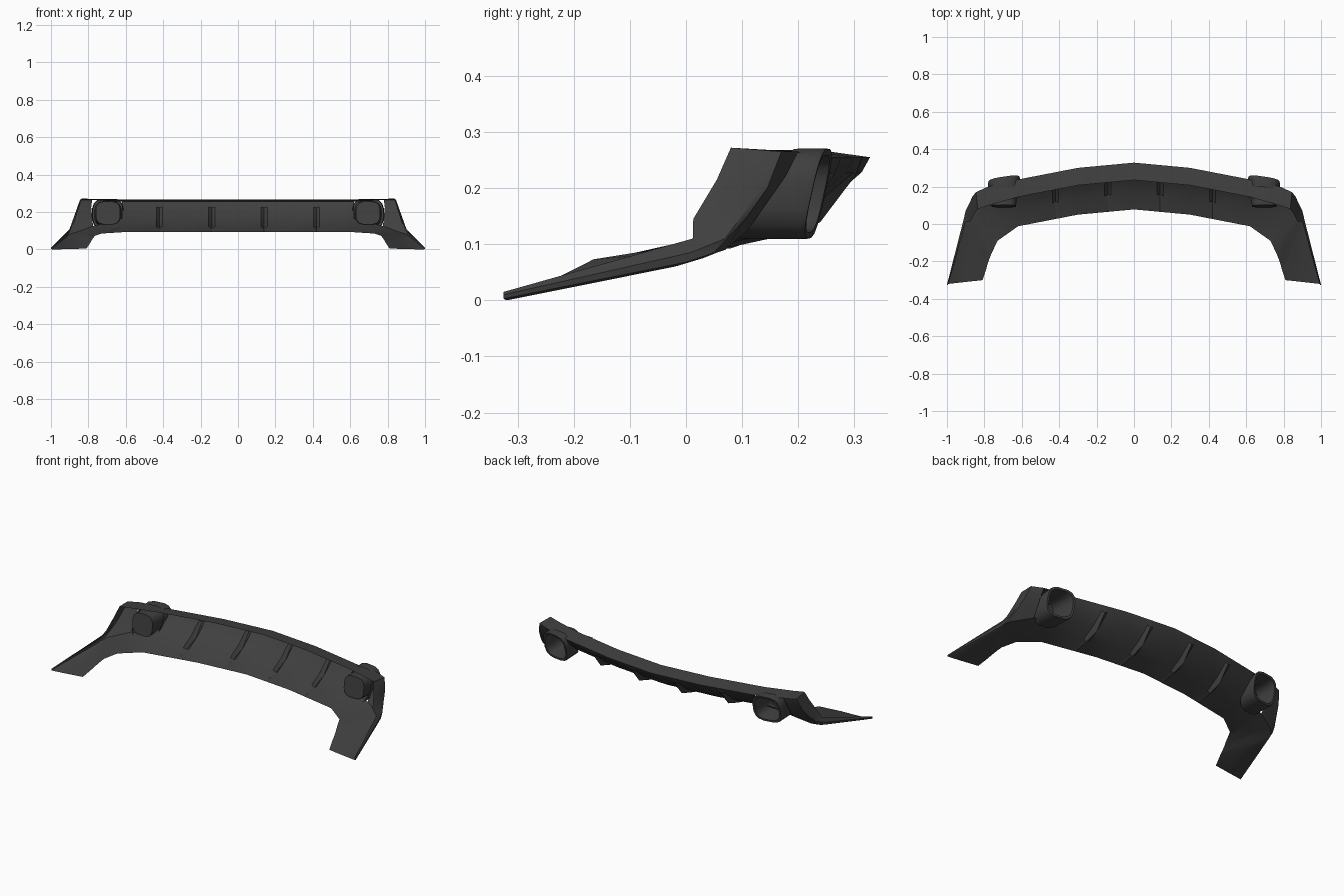
import bpy, bmesh, math

if "Cube" in bpy.data.objects:
    bpy.data.objects.remove(bpy.data.objects["Cube"])

plastic = bpy.data.materials.new("dark grey plastic")
plastic.use_nodes = True
colour = (0.05, 0.05, 0.05, 1)
plastic.diffuse_color = colour
plastic.node_tree.nodes["Principled BSDF"].inputs["Base Color"].default_value = colour


def make_object(name, bm):
    bmesh.ops.recalc_face_normals(bm, faces=bm.faces)
    mesh = bpy.data.meshes.new(name)
    bm.to_mesh(mesh)
    bm.free()
    mesh.materials.append(plastic)
    obj = bpy.data.objects.new(name, mesh)
    bpy.context.collection.objects.link(obj)
    bpy.ops.object.select_all(action="DESELECT")
    obj.select_set(True)
    bpy.context.view_layer.objects.active = obj
    bpy.ops.object.shade_smooth_by_angle(angle=math.radians(30))


def skin(bm, rows, closed=False, skip=lambda row, band: False):
    """Bridge successive rows of points with quads; return the vertices."""
    verts = [[bm.verts.new(p) for p in row] for row in rows]
    count = len(rows[0])
    for r, (a, b) in enumerate(zip(verts, verts[1:])):
        for i in range(count if closed else count - 1):
            j = (i + 1) % count
            if not skip(r, i):
                bm.faces.new((a[i], a[j], b[j], b[i]))
    return verts


# Sheet section: front lip, hollow, underside, rear lip, shelf back, shelf front
section = [(.078, .092), (.165, .122), (.24, .165),
           (.313, .228), (.328, .255), (.235, .268)]
fin_depth = [0, .4, 1, .2, 0, 0]


def centre_row(x, fin=0):
    """Section at x, set back along the bow, with an optional pressed fin."""
    bow = -.093 * x if x < .3 else -.028 - .194 * (x - .3)
    return [(x, y + bow + .012 * fin * d, z - .026 * fin * d)
            for (y, z), d in zip(section, fin_depth)]


# Middle of the bumper, with two pressed diffuser fins on each half
rows = [centre_row(0)]
for fin_x in (.14, .42):
    rows += [centre_row(fin_x - .017), centre_row(fin_x, 1), centre_row(fin_x + .017)]
    if fin_x < .3:
        rows.append(centre_row(.3))
rows.append(centre_row(.62))
outlet_row = len(rows) - 1

# Shoulder, end panel and forward-reaching wing
rows += [
    [(.73, -.09, .085), (.755, .03, .1), (.775, .11, .125),
     (.785, .18, .225), (.78, .2, .265), (.775, .1, .27)],
    [(.765, -.165, .073), (.815, -.03, .085), (.87, .07, .09),
     (.865, .145, .2), (.845, .17, .265), (.835, .08, .272)],
    [(.775, -.19, .06), (.825, -.06, .075), (.89, .055, .085),
     (.88, .11, .15), (.868, .135, .2), (.853, .055, .215)],
    [(.785, -.22, .045), (.84, -.1, .06), (.905, .03, .075),
     (.905, .05, .085), (.9, .07, .11), (.875, .013, .145)],
    [(.79, -.24, .035), (.85, -.14, .045), (.91, -.02, .06),
     (.915, 0, .068), (.915, .008, .085), (.9, .012, .11)],
    [(.81, -.3, .005), (.9, -.31, .002), (.99, -.32, 0),
     (1, -.325, .003), (1, -.325, .01), (.995, -.325, .015)],
]
mirrored = [[(-x, y, z) for x, y, z in row] for row in rows[:0:-1]]
last = len(rows) - 1
openings = (last + outlet_row, last - outlet_row - 1)

# One thin pressed sheet, left open where the outlets pass through
sheet = bmesh.new()
skin(sheet, mirrored + rows,
     skip=lambda row, band: row in openings and band in (2, 3))
make_object("bumper_body", sheet)


def outlet_ring(side, y, wide, tall, slope=.22, turn=.15, height=.19):
    """Rounded square loop, leaning back at the top and turned outward."""
    loop = []
    for i in range(16):
        angle = math.tau * (i + .5) / 16
        c, s = math.cos(angle), math.sin(angle)
        dx = math.copysign(abs(c) ** .65, c) * wide
        dz = math.copysign(abs(s) ** .65, s) * tall
        loop.append((side * (.695 + dx), y + slope * dz - turn * dx, height + dz))
    return loop


# Exhaust outlets: flared shell, rear rim and a deep blind recess
for side, label in ((1, "left"), (-1, "right")):
    outlet = bmesh.new()
    rings = skin(outlet, [
        outlet_ring(side, .145, .08, .081, .65),
        outlet_ring(side, .226, .086, .082),
        outlet_ring(side, .236, .083, .08),
        outlet_ring(side, .235, .072, .069),
        outlet_ring(side, .19, .068, .064),
        outlet_ring(side, .095, .066, .062, .1, 0, .195)], closed=True)
    outlet.faces.new(rings[-1])
    make_object(label + "_exhaust_outlet", outlet)
